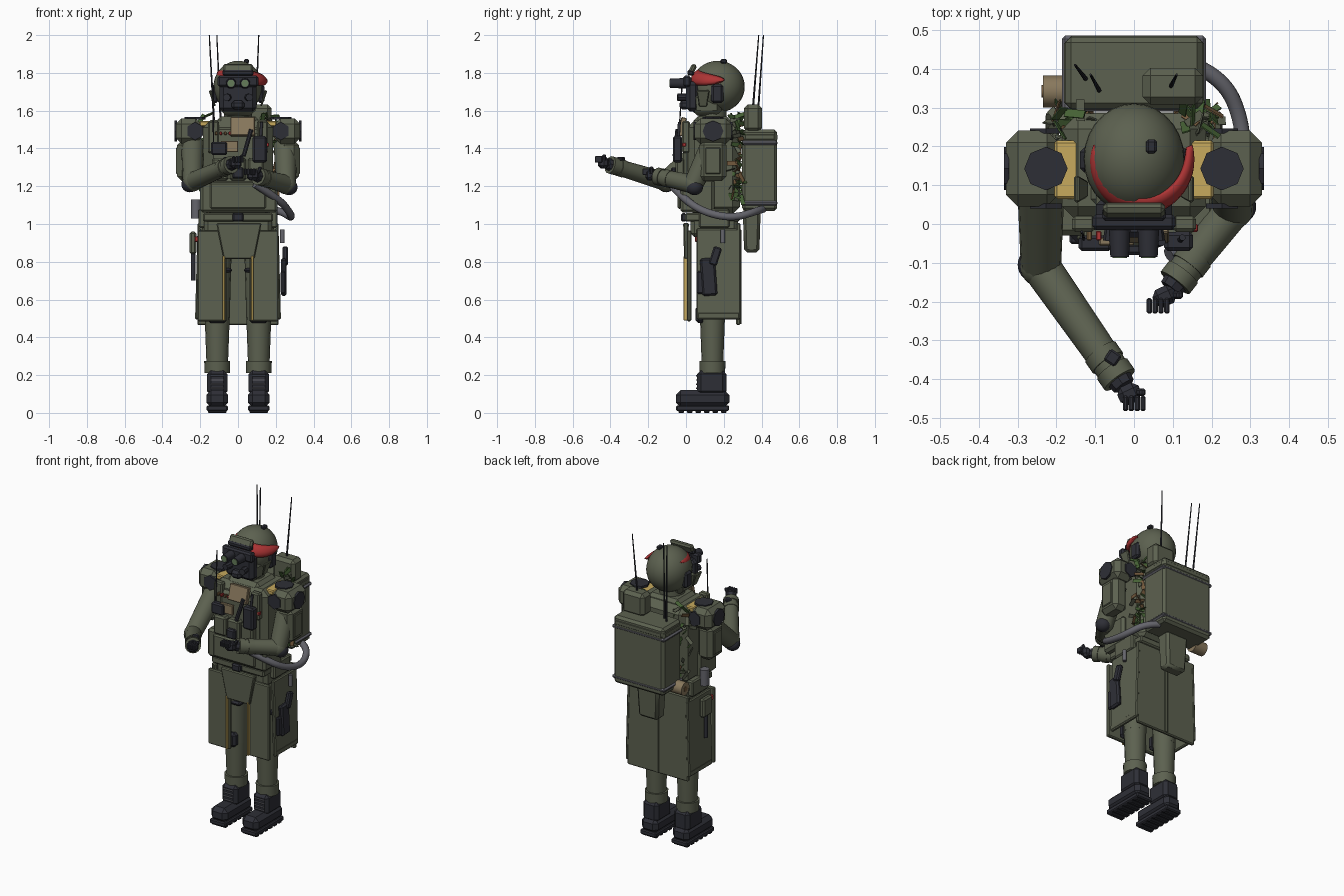
import bpy, bmesh, random
from math import sin, cos, pi, radians
from mathutils import Vector, Matrix, Euler

cube = bpy.data.objects.get("Cube")
if cube:
    bpy.data.objects.remove(cube, do_unlink=True)
random.seed(4)


def colour(name, *rgb):
    m = bpy.data.materials.new(name)
    m.use_nodes = True
    m.diffuse_color = (*rgb, 1)
    m.node_tree.nodes["Principled BSDF"].inputs["Base Color"].default_value = (*rgb, 1)
    return m


olive = colour("olive", .108, .12, .08)
dark = colour("charcoal", .027, .028, .037)
red = colour("red", .42, .035, .035)
yellow = colour("yellow", .57, .4, .11)
grey = colour("grey", .13, .13, .15)
tan = colour("tan", .25, .19, .11)
leaf = colour("leaf_green", .06, .12, .035)
brown = colour("brown", .17, .1, .045)
lens = colour("lens_green", .13, .2, .1)
SIDES = (("left", 1), ("right", -1))


def finish(name, bm, mat):
    bmesh.ops.recalc_face_normals(bm, faces=bm.faces)
    for f in bm.faces:
        f.smooth = True
    for e in bm.edges:
        e.smooth = e.calc_face_angle(0) < .6
    mesh = bpy.data.meshes.new(name)
    bm.to_mesh(mesh)
    bm.free()
    mesh.materials.append(mat)
    obj = bpy.data.objects.new(name, mesh)
    bpy.context.collection.objects.link(obj)
    return obj


def box(name, centre, size, mat, bevel=.008, rot=(0, 0, 0), taper=1):
    """Chamfered block; taper scales its lower end."""
    bm = bmesh.new()
    bmesh.ops.create_cube(bm, size=1)
    for v in bm.verts:
        k = taper if v.co.z < 0 else 1
        v.co = Vector((v.co.x * size[0] * k, v.co.y * size[1] * k, v.co.z * size[2]))
    if bevel:
        bmesh.ops.bevel(bm, geom=bm.edges[:], offset=min(bevel, min(size) * .4), segments=1, affect='EDGES')
    turn = Euler([radians(a) for a in rot]).to_matrix().to_4x4()
    bmesh.ops.transform(bm, matrix=Matrix.Translation(centre) @ turn, verts=bm.verts)
    return finish(name, bm, mat)


def rod(name, a, b, radius, mat, end=None, sides=16):
    a, b = Vector(a), Vector(b)
    place = Matrix.Translation((a + b) / 2) @ (b - a).to_track_quat('Z', 'Y').to_matrix().to_4x4()
    bm = bmesh.new()
    bmesh.ops.create_cone(bm, cap_ends=True, segments=sides, radius1=radius,
                          radius2=radius if end is None else end, depth=(b - a).length, matrix=place)
    return finish(name, bm, mat)


def ball(name, centre, radii, mat):
    bm = bmesh.new()
    bmesh.ops.create_uvsphere(bm, u_segments=28, v_segments=18, radius=1,
                              matrix=Matrix.Translation(centre) @ Matrix.Diagonal((*radii, 1)))
    return finish(name, bm, mat)


def hose(name, points, radius, mat):
    c = bpy.data.curves.new(name, 'CURVE')
    c.dimensions, c.bevel_depth, c.use_fill_caps = '3D', radius, True
    s = c.splines.new('NURBS')
    s.points.add(len(points) - 1)
    for p, co in zip(s.points, points):
        p.co = (*co, 1)
    s.use_endpoint_u, s.order_u = True, 3
    c.materials.append(mat)
    bpy.context.collection.objects.link(bpy.data.objects.new(name, c))


# Legs, boots, coat panels, shoulders: the symmetric parts
for side, s in SIDES:
    n = side + "_"
    x = s * .11
    box(n + "boot_sole", (x, .088, .025), (.112, .28, .03), dark, .006)
    for i in range(6):
        box(n + "tread", (x, -.025 + i * .045, .01), (.1, .028, .02), dark, .004)
    box(n + "boot_foot", (x, .088, .075), (.115, .282, .09), dark, .025)
    box(n + "boot_shaft", (x, .137, .16), (.108, .155, .13), dark, .02)
    for i in range(4):
        box(n + "lace", (x, .058, .13 + i * .022), (.07, .012, .007), grey, .002)
    rod(n + "trouser_cuff", (x, .14, .21), (x, .14, .275), .067, olive, .069)
    rod(n + "shin", (x, .14, .26), (x, .14, .5), .057, olive, .066)
    rod(n + "thigh", (x, .14, .49), (x, .14, 1), .066, olive, .08)
    box(n + "knee_pad", (x, .075, .52), (.1, .05, .09), dark, .015)
    box(n + "thigh_strap", (x, .14, .755), (.155, .155, .025), dark, .02)
    box(n + "front_panel", (s * .138, .016, .725), (.155, .024, .48), olive, .006)
    box(n + "stripe", (s * .076, .005, .66), (.012, .036, .34), yellow, .002)
    box(n + "side_panel", (s * .21, .172, .735), (.022, .235, .48), olive, .006, (0, -s * 1.5, 0))
    box(n + "side_panel_hem", (s * .222, .172, .515), (.012, .22, .03), olive, .003)
    box(n + "hip_pouch", (s * .185, .15, 1.03), (.05, .16, .1), olive)

    # Shoulder pad with dark patches on its open faces
    pad = Vector((s * .262, .143, 1.492))
    box(n + "shoulder_pad", pad, (.135, .195, .135), olive, .03)
    rod(n + "top_patch", pad + Vector((-s * .035, 0, .06)), pad + Vector((-s * .035, 0, .074)), .056, dark, sides=8)
    rod(n + "outer_patch", pad + Vector((s * .06, 0, 0)), pad + Vector((s * .073, 0, 0)), .055, dark, sides=8)
    for way in (-1, 1):
        rod(n + "face_patch", pad + Vector((-s * .035, way * .09, 0)), pad + Vector((-s * .035, way * .103, 0)),
            .048, dark, sides=6)
    box(n + "shoulder_strap", (s * .165, .14, 1.53), (.08, .15, .03), yellow, .006)
    box(n + "arm_plate", (s * .272, .142, 1.335), (.1, .145, .215), olive, .025)
    box(n + "arm_plate_ridge", (s * .322, .142, 1.335), (.012, .08, .14), olive, .004)
    box(n + "vest_strap", (s * .13, .0, 1.46), (.06, .04, .17), olive)

# Arms: shoulder, elbow and wrist joints
for n, shoulder, elbow, wrist in (
        ("right_", (-.24, .12, 1.42), (-.24, -.11, 1.225), (-.045, -.39, 1.31)),
        ("left_", (.25, .14, 1.42), (.255, .04, 1.21), (.115, -.14, 1.25))):
    e, w = Vector(elbow), Vector(wrist)
    along = (w - e).normalized()
    rod(n + "upper_arm", shoulder, elbow, .062, olive, .052)
    ball(n + "elbow", elbow, (.053, .053, .053), olive)
    ball(n + "elbow_pad", e + Vector((.015 if e.x > 0 else -.015, .005, -.015)), (.045, .045, .042), dark)
    rod(n + "forearm", e, w, .05, olive, .042)
    for back in (.02, .075):
        rod(n + "cuff_band", w - along * back, w - along * (back - .035), .047, olive)
    rod(n + "glove_cuff", w, w + along * .035, .036, dark, .03, 8)
    turn = (0, 0, 25)
    box(n + "palm", w + along * .06, (.06, .05, .06), dark, .015, turn)
    for i in range(4):
        box(n + "finger", w + along * .085 + Vector((-.024 + i * .015, -.005, .012)), (.014, .04, .035), dark, .004)
    box(n + "thumb", w + along * .055 + Vector((.03, 0, .025)), (.018, .02, .04), dark, .005, (0, 25, 0))
box("wrist_device", (-.055, -.345, 1.345), (.035, .035, .02), dark, .005, (0, 0, -35))

# Coat back and front flap
box("coat_back", (0, .277, .735), (.43, .022, .54), olive, .006)
box("back_seam", (0, .29, .72), (.02, .008, .5), olive, .002)
box("front_flap", (.005, .0, .91), (.24, .03, .19), olive, .006, taper=.68)

# Torso and chest gear
box("hips", (0, .15, .99), (.36, .25, .12), olive, .02)
box("belt", (0, .14, 1.035), (.37, .29, .045), olive)
box("buckle", (0, -.012, 1.035), (.06, .03, .045), dark)
box("torso", (0, .145, 1.3), (.37, .28, .5), olive, .04)
box("abdomen_carrier", (.005, .06, 1.15), (.41, .18, .18), olive, .015)
box("abdomen_panel", (0, -.035, 1.15), (.295, .02, .14), olive, .008)
box("chest_plate", (0, .03, 1.36), (.3, .09, .28), olive, .02)
for i in range(3):
    box("chest_pouch", (-.095 + i * .095, -.03, 1.29), (.085, .05, .12), olive, .01)
box("map_pouch", (.025, -.022, 1.515), (.13, .03, .1), tan, .004, (-15, 0, 0))
box("note_flap", (-.045, -.045, 1.41), (.09, .02, .06), tan, .003)
box("chest_radio", (-.1, -.05, 1.4), (.085, .04, .07), dark)
box("hand_radio", (.115, -.045, 1.395), (.075, .05, .14), dark, .01)
rod("radio_stub", (.12, -.04, 1.46), (.125, -.035, 1.54), .008, dark)
rod("torch", (.03, -.06, 1.36), (.07, -.045, 1.5), .012, dark, sides=8)
box("centre_clip", (0, -.065, 1.27), (.06, .03, .06), dark)
for i in range(5):
    box("signal_tab", (-.115 + i * .024, -.03, 1.48), (.014, .025, .018), red if i % 2 else brown, .003)
box("right_vest_tab", (.15, -.01, 1.42), (.03, .02, .02), red, .003)
hose("chest_aerial", [(-.13, -.04, 1.42), (-.13, -.03, 1.6), (-.135, -.02, 1.75)], .0035, dark)

# Hip equipment
box("holster", (.243, .12, .72), (.03, .08, .2), dark, .01, (4, 0, 0))
box("holster_grip", (.25, .155, .83), (.028, .045, .1), dark, .008, (-18, 0, 0))
box("holster_clip", (.238, .085, .69), (.025, .06, .12), dark)
rod("hip_peg", (.235, .195, .9), (.235, .195, .97), .012, grey)
rod("canister", (-.222, .13, 1.03), (-.222, .13, 1.13), .028, grey)
box("hip_case", (-.238, .14, .9), (.035, .09, .12), olive, .01)
rod("hip_baton", (-.238, .14, .7), (-.238, .14, .85), .012, dark)
box("hip_marker", (-.22, .06, .92), (.02, .025, .03), red, .004)

# Backpack
box("pack", (0, .39, 1.285), (.355, .185, .43), olive, .015)
box("pack_lid", (0, .39, 1.46), (.362, .19, .06), olive, .02)
for z in (1.11, 1.43):
    box("pack_strap", (0, .388, z), (.372, .195, .022), grey, .008)
box("pack_top_box", (.1, .355, 1.56), (.155, .095, .145), olive, .02)
box("pack_lower_box", (0, .348, .965), (.16, .095, .23), olive, .015, taper=.85)
rod("bedroll", (-.235, .342, 1.085), (-.15, .342, 1.085), .041, tan)
rod("bedroll_core", (-.238, .342, 1.085), (-.2, .342, 1.085), .016, brown)
for foot, tip in (((-.125, .375, 1.5), (-.152, .41, 2)), ((-.09, .345, 1.5), (-.112, .385, 2)),
                  ((.095, .355, 1.62), (.11, .385, 2))):
    rod("antenna", foot, tip, .006, dark, .003, 8)
hose("air_hose", [(.15, .41, 1.08), (.23, .38, 1.07), (.285, .25, 1.03), (.275, .1, 1.06),
                  (.22, -.01, 1.13), (.09, -.08, 1.21)], .02, grey)

# Camouflage scraps between pack and torso
for name, mat, count in (("green_scraps", leaf, 45), ("brown_scraps", brown, 25), ("olive_scraps", olive, 40)):
    bm = bmesh.new()
    for i in range(count):
        place = Vector((random.choice((-1, 1)) * random.uniform(.12, .21), random.uniform(.22, .3),
                        random.uniform(1.12, 1.58)))
        turn = Euler([random.uniform(-1, 1) * pi for k in range(3)]).to_matrix().to_4x4()
        bmesh.ops.create_cube(bm, size=1, matrix=Matrix.Translation(place) @ turn
                              @ Matrix.Diagonal((.022, .055, .004, 1)))
    finish(name, bm, mat)

# Head and helmet
rod("neck", (0, .14, 1.5), (0, .14, 1.63), .075, olive)
box("collar", (0, .14, 1.54), (.23, .2, .06), olive, .025)
skull = Vector((0, .168, 1.727))
ball("helmet", skull, (.13, .143, .137), olive)
box("jaw", (0, .11, 1.635), (.2, .17, .12), olive, .025, taper=.9)
box("face_mask", (0, .035, 1.675), (.195, .07, .16), dark, .02)
box("mask_filter", (0, -.01, 1.63), (.07, .05, .05), dark, .015)
for side, s in SIDES:
    box(side + "_ear_cup", (s * .122, .165, 1.69), (.035, .065, .1), dark, .012)
    box(side + "_cheek_flap", (s * .135, .09, 1.665), (.015, .07, .09), olive, .005, (0, s * 18, 0), .6)
    rod(side + "_goggle_tube", (s * .037, -.085, 1.745), (s * .037, .03, 1.745), .024, dark, .03, 12)
    rod(side + "_goggle_lens", (s * .037, -.088, 1.745), (s * .037, -.083, 1.745), .019, lens, sides=12)
    rod(side + "_mask_pod", (s * .06, -.045, 1.67), (s * .05, .03, 1.67), .02, dark, sides=8)
box("goggle_frame", (0, .005, 1.755), (.215, .04, .06), dark, .01)
box("brow_plate", (0, .035, 1.82), (.16, .03, .055), olive, .01, (-25, 0, 0))
box("helmet_rail", (0, .025, 1.8), (.165, .035, .03), dark)
box("helmet_beacon", (.045, .2, 1.862), (.028, .036, .022), dark, .006)

# Red crescent wrapping the helmet brow, tilted to one side
bm = bmesh.new()
grid = []
for i in range(29):
    a = radians(-105 + 7.5 * i)
    half = .3 * max(cos(a * .85), 0) ** .5 + .01
    row = []
    for t in (-1, -.5, 0, .5, 1):
        up = .43 + t * half
        bulge = 1.03 + .09 * (1 - t * t)
        row.append(bm.verts.new((.132 * bulge * cos(up) * sin(a), -.136 * bulge * cos(up) * cos(a), .137 * sin(up))))
    grid.append(row)
for r, q in zip(grid, grid[1:]):
    for j in range(4):
        bm.faces.new((r[j], q[j], q[j + 1], r[j + 1]))
tilt = Matrix.Translation(skull + Vector((.014, 0, 0))) @ Matrix.Rotation(radians(9), 4, 'Y')
bmesh.ops.transform(bm, matrix=tilt, verts=bm.verts)
band = finish("helmet_band", bm, red)
band.modifiers.new("thickness", 'SOLIDIFY').thickness = .012
